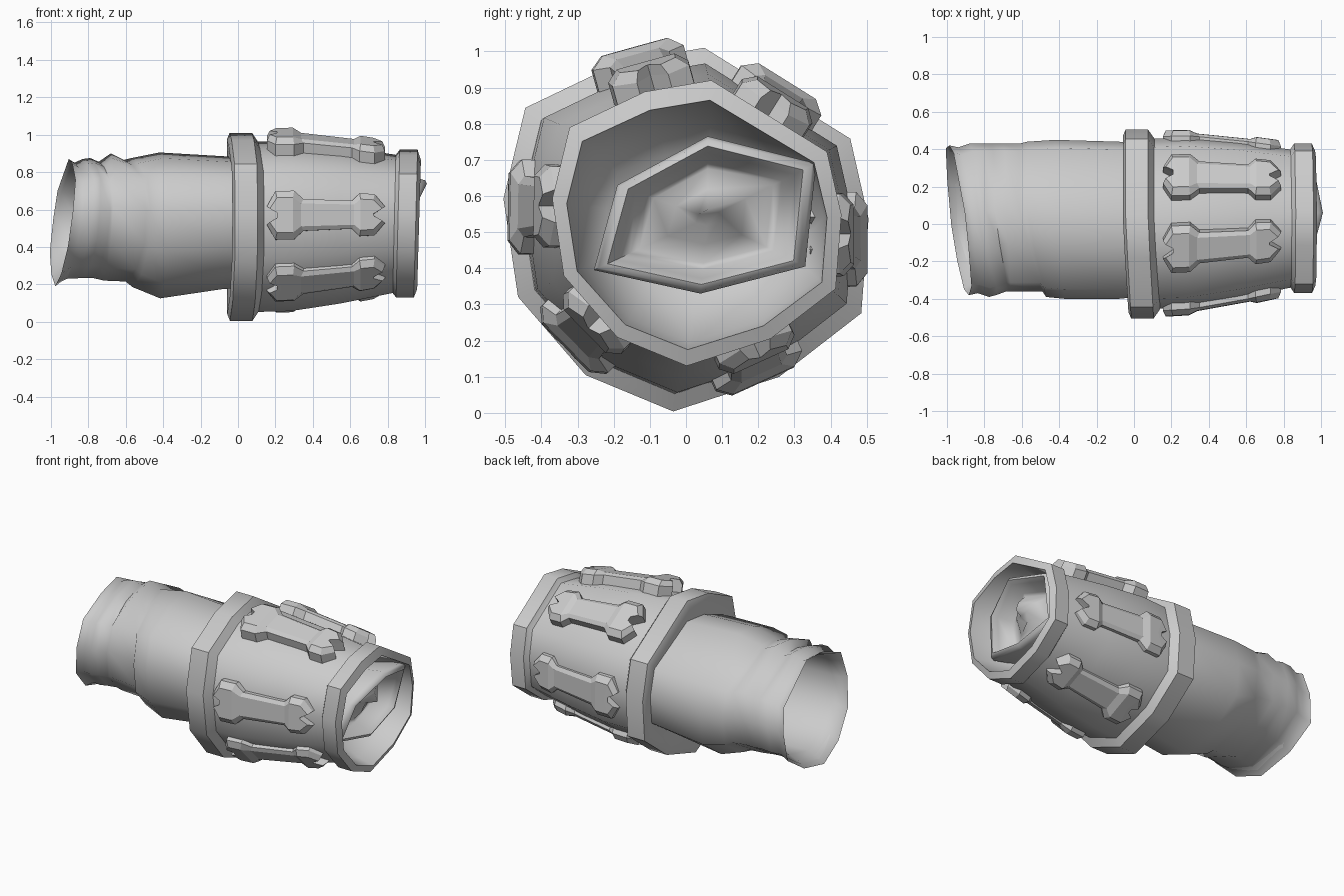
import bpy, bmesh, math
from mathutils import Vector

old = bpy.data.objects.get("Cube")
if old:
    bpy.data.objects.remove(old, do_unlink=True)

grey = bpy.data.materials.new("plain grey")
grey.use_nodes = True
grey.diffuse_color = (0.6, 0.6, 0.6, 1)
grey.node_tree.nodes["Principled BSDF"].inputs["Base Color"].default_value = (0.6, 0.6, 0.6, 1)

# Uneven eleven-sided cross-section shared by the sleeve and cuff (y, z)
SECTION = [(-.07, -1), (-.55, -.8), (-.92, -.37), (-1, .17), (-.88, .67), (-.36, .92),
           (.1, 1), (.9, .5), (1, .06), (.96, -.46), (.51, -.81)]
# Six-sided outline of the inner opening
OPENING = [(.06, .765), (-.19, .63), (-.255, .395), (.04, .33), (.33, .405), (.36, .69)]


def ring(x, cy, cz, ry, rz, ty=0, tz=0, bow=0):
    """One cross-section; ty and tz lean it, bow pushes the front side along x."""
    return [Vector((x + ty * y + tz * z + bow * max(0, -y), cy + ry * y, cz + rz * z))
            for y, z in SECTION]


def finish(name, bm, angle):
    bmesh.ops.recalc_face_normals(bm, faces=bm.faces)
    mesh = bpy.data.meshes.new(name)
    bm.to_mesh(mesh)
    bm.free()
    ob = bpy.data.objects.new(name, mesh)
    bpy.context.collection.objects.link(ob)
    mesh.materials.append(grey)
    bpy.ops.object.select_all(action='DESELECT')
    ob.select_set(True)
    bpy.context.view_layer.objects.active = ob
    if angle:
        bpy.ops.object.shade_smooth_by_angle(angle=math.radians(angle))


def loft(name, rings, angle, cap=False, closed=False):
    bm = bmesh.new()
    loops = [[bm.verts.new(p) for p in r] for r in rings]
    pairs = list(zip(loops, loops[1:]))
    if closed:
        pairs.append((loops[-1], loops[0]))
    for a, b in pairs:
        n = len(a)
        for i in range(n):
            j = (i + 1) % n
            bm.faces.new((a[i], a[j], b[j], b[i]))
    if cap:
        bm.faces.new(loops[-1])
    finish(name, bm, angle)


# Cloth sleeve with folds, wrapped back inside at the open end
loft("sleeve", [
    ring(.02, .02, .53, .41, .35),
    ring(-.08, .02, .53, .42, .355),
    ring(-.42, .025, .515, .425, .39, 0, 0, .05),
    ring(-.57, .025, .53, .415, .345, 0, 0, .10),
    ring(-.61, .035, .54, .395, .325, 0, 0, .12),
    ring(-.70, .035, .56, .395, .34, 0, .02, .03),
    ring(-.765, .035, .545, .395, .31, 0, .02, .08),
    ring(-.81, .025, .555, .405, .32, 0, .02, .07),
    ring(-.86, .02, .55, .41, .32, -.02, .03, .06),
    ring(-.90, .02, .54, .39, .31, -.04, .03, .02),
    ring(-.94, .02, .53, .40, .34, -.05, .04),
    ring(-.92, .02, .53, .38, .32, -.05, .04),
    ring(-.84, .02, .54, .36, .29, -.03, .03),
    ring(-.45, .02, .53, .36, .30)], 60, cap=True)

# Thick band between the sleeve and the cuff
loft("large_band", [
    ring(-.045, .01, .51, .40, .34, bow=.03),
    ring(-.06, 0, .507, .47, .465, bow=.03),
    ring(-.045, 0, .507, .505, .503, bow=.03),
    ring(.075, 0, .507, .505, .503, bow=.03),
    ring(.11, 0, .507, .455, .45, bow=.03),
    ring(.08, 0, .507, .40, .34)], 45, closed=True)

# Tapered cuff
BODY = [(.08, .455), (.28, .455), (.55, .42), (.86, .365)]


def body_ring(x):
    for (x0, r0), (x1, r1) in zip(BODY, BODY[1:]):
        if x <= x1:
            break
    r = r0 + (r1 - r0) * (x - x0) / (x1 - x0)
    t = (x - .08) / .78
    return ring(x, .03 * t, .507 + .018 * t, r, r)


loft("cuff_body", [body_ring(x) for x, r in BODY], 70)

# Narrow end band and the funnel inside it
loft("end_band", [
    ring(.81, .03, .525, .35, .35, tz=.01),
    ring(.832, .03, .525, .365, .365, tz=.01),
    ring(.855, .03, .525, .40, .395, tz=.01),
    ring(.95, .03, .525, .40, .395, tz=.01),
    ring(.968, .03, .52, .36, .345, tz=.01)], 45)
loft("end_funnel", [
    ring(.968, .03, .52, .36, .345, tz=.01),
    ring(.85, .035, .52, .345, .325),
    ring(.62, .04, .53, .26, .2)], 70, cap=True)


# Six-sided lip around a groove and a domed centre
def opening(scale, back, lean=.2):
    cy, cz = .06, .54
    return [Vector((.965 - back + lean * (z - .54) - .13 * abs(y - .06),
                    cy + (y - cy) * scale, cz + (z - cz) * scale)) for y, z in OPENING]


loft("inner_lip", [opening(.8, .33), opening(1, .04), opening(.96, .01), opening(.88, 0),
                   opening(.8, .03), opening(.68, .12), opening(.6, .13),
                   opening(.35, .08), opening(.1, .06)], 75, cap=True)


# Bone-shaped plates around the cuff
def surface(x, angle):
    """Point where a ray from the cuff axis meets its wall."""
    pts = body_ring(x)
    c = sum(pts, Vector()) / len(pts)
    d = Vector((0, math.cos(angle), math.sin(angle)))
    for a, b in zip(pts, pts[1:] + pts[:1]):
        e = b - a
        w = a - c
        det = e.y * d.z - e.z * d.y
        if abs(det) < 1e-9:
            continue
        s = (w.z * d.y - w.y * d.z) / det
        t = (e.y * w.z - e.z * w.y) / det
        if t > 0 and -1e-6 <= s <= 1:
            return c + d * t
    return c + d * .4


HALF = [(.23, 0), (.155, .05), (.20, .13), (.30, .13), (.35, .085), (.61, .075),
        (.65, .115), (.73, .11), (.785, .045), (.72, 0)]
OUTLINE = HALF + [(x, -v) for x, v in HALF[-2:0:-1]]


def plate(name, angle, lift):
    def place(x, v, height):
        p = surface(x, angle - .28)
        q = surface(x, angle + .28)
        mid = surface(x, angle)
        along = (q - p).normalized()
        normal = Vector((0, along.z, -along.y))
        base = (p + q) / 2
        bulge = max(0, (mid - base).dot(normal))
        return base + along * v + normal * (bulge + height)

    bm = bmesh.new()
    rows = []
    for height, shrink in ((-.06, 1), (.015 + lift, 1), (.045 + lift, .72)):
        row = []
        for x, v in OUTLINE:
            middle = .26 if x < .45 else .69
            shaft = .015 if shrink < 1 and .32 < x < .63 else 0
            nx = middle + (x - middle) * (1 + shrink) / 2
            row.append(bm.verts.new(place(nx, v * shrink, height - shaft)))
        rows.append(row)
    n = len(OUTLINE)
    for a, b in zip(rows, rows[1:]):
        for i in range(n):
            bm.faces.new((a[i], a[(i + 1) % n], b[(i + 1) % n], b[i]))
    # Top: strips between mirrored points, with a notch at each end
    top = rows[-1]
    last = len(HALF) - 1
    for notch, tip, knob in ((0, 1, 2), (last, last - 1, last - 2)):
        for trio in ((notch, tip, knob), (notch, -tip, -knob), (notch, knob, -knob)):
            bm.faces.new([top[k] for k in trio])
    for i in range(2, last - 2):
        bm.faces.new((top[i], top[i + 1], top[-i - 1], top[-i]))
    finish(name, bm, 0)


PLATES = [(55, .035), (105, .035), (172, 0), (225, 0), (298, 0), (357, 0)]
for i, (degrees, lift) in enumerate(PLATES):
    plate(f"bone_plate_{i + 1}", math.radians(degrees), lift)
